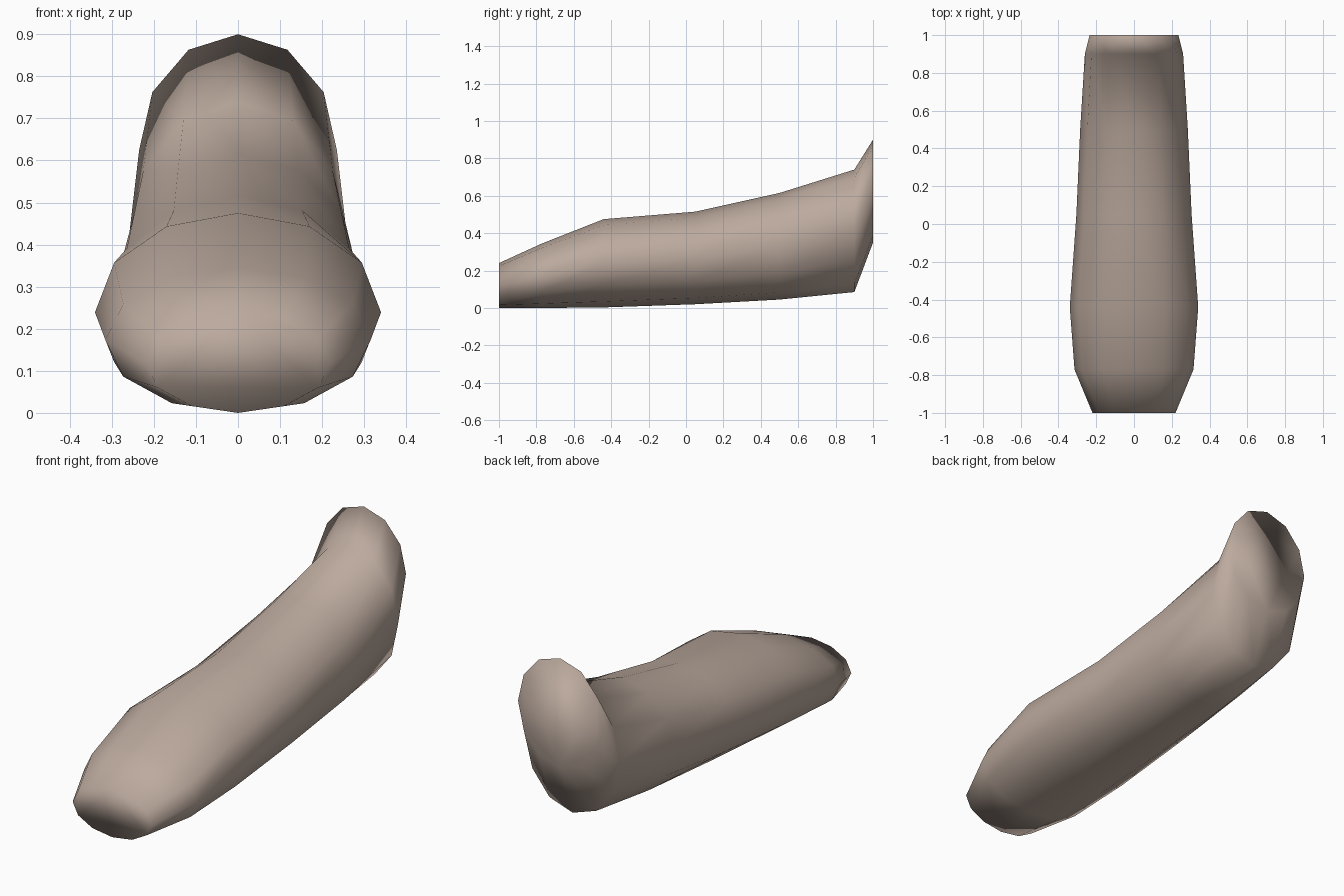
import bpy
import bmesh
from math import cos, sin, pi

cube = bpy.data.objects.get("Cube")
if cube:
    bpy.data.objects.remove(cube)

SIDES = 12
# Cross-sections from front to back: y, half width, bottom, top
SECTIONS = [
    (-1.00, 0.22, 0.000, 0.24),
    (-0.77, 0.315, 0.000, 0.345),
    (-0.44, 0.34, 0.003, 0.475),
    (0.05, 0.305, 0.02, 0.515),
    (0.50, 0.285, 0.045, 0.615),
    (0.90, 0.26, 0.085, 0.74),
    (1.00, 0.235, 0.35, 0.90),
]

# Flat brown-grey material
mat = bpy.data.materials.new("warm taupe")
mat.use_nodes = True
colour = (0.50, 0.40, 0.34, 1)
mat.diffuse_color = colour
mat.node_tree.nodes["Principled BSDF"].inputs["Base Color"].default_value = colour


def add_ring(bm, y, half_width, bottom, top):
    """Add one upright elliptical ring of vertices."""
    mid, half_height = (top + bottom) / 2, (top - bottom) / 2
    angles = [2 * pi * i / SIDES for i in range(SIDES)]
    return [bm.verts.new((half_width * cos(a), y, mid + half_height * sin(a)))
            for a in angles]


# Tapered body lofted through the rings, closed at both ends
bm = bmesh.new()
rings = [add_ring(bm, *section) for section in SECTIONS]
for front, back in zip(rings, rings[1:]):
    for i in range(SIDES):
        j = (i + 1) % SIDES
        bm.faces.new((front[i], front[j], back[j], back[i]))
bm.faces.new(rings[0])
bm.faces.new(rings[-1])
bmesh.ops.recalc_face_normals(bm, faces=bm.faces)
for face in bm.faces:
    face.smooth = True

mesh = bpy.data.meshes.new("tapered_body")
bm.to_mesh(mesh)
bm.free()
mesh.materials.append(mat)
body = bpy.data.objects.new("tapered_body", mesh)
bpy.context.collection.objects.link(body)
